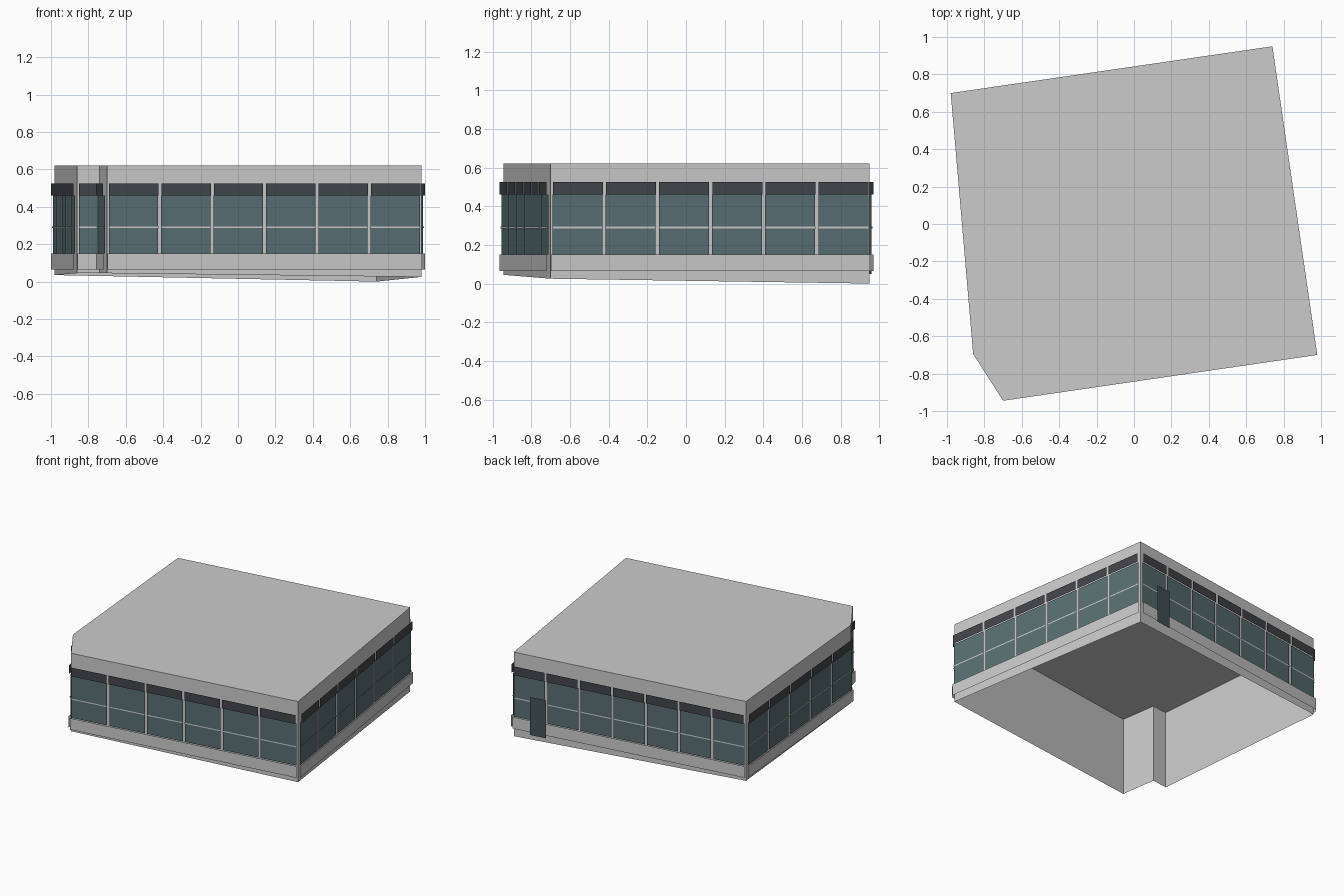
import bpy
from mathutils import Vector

if "Cube" in bpy.data.objects:
    bpy.data.objects.remove(bpy.data.objects["Cube"])

# Plan corners, counter-clockwise: x, y, bottom z (follows sloping site), window bays to next corner
PLAN = [(-0.98, 0.70, 0.035, 5),
        (-0.86, -0.695, 0.045, 1),
        (-0.74, -0.68, 0.045, 1),
        (-0.70, -0.945, 0.045, 6),
        (0.98, -0.70, 0.025, 6),
        (0.74, 0.95, 0.0, 7)]
TOP = 0.62


def material(name, colour):
    m = bpy.data.materials.new(name)
    m.diffuse_color = (*colour, 1)
    m.use_nodes = True
    m.node_tree.nodes["Principled BSDF"].inputs["Base Color"].default_value = m.diffuse_color
    return m


glass_mat = material("glass", (0.10, 0.16, 0.17))
dark_mat = material("dark_trim", (0.055, 0.06, 0.07))
door_mat = material("door_paint", (0.06, 0.09, 0.095))


def add_mesh(name, faces, mat=None):
    """Each face is a list of its corner points."""
    verts, polys = [], []
    for f in faces:
        polys.append(range(len(verts), len(verts) + len(f)))
        verts += f
    mesh = bpy.data.meshes.new(name)
    mesh.from_pydata(verts, [], [list(p) for p in polys])
    if mat:
        mesh.materials.append(mat)
    ob = bpy.data.objects.new(name, mesh)
    bpy.context.collection.objects.link(ob)
    return ob


def panel(p, q, s0, s1, z0, z1, offset):
    """Thin sheet on the facade p-q from distance s0 to s1, held off the wall."""
    d = (q - p).normalized()
    n = Vector((d.y, -d.x)) * offset
    a, b = p + d * s0 + n, p + d * s1 + n
    return [(a.x, a.y, z0), (b.x, b.y, z0), (b.x, b.y, z1), (a.x, a.y, z1)]


walls, aprons, windows, heads, rails = [], [], [], [], []
for i, (x, y, z, bays) in enumerate(PLAN):
    x2, y2, z2, _ = PLAN[(i + 1) % len(PLAN)]
    p, q = Vector((x, y)), Vector((x2, y2))
    length = (q - p).length
    walls.append([(x, y, z), (x2, y2, z2), (x2, y2, TOP), (x, y, TOP)])
    aprons.append(panel(p, q, 0, length, 0.065, 0.15, 0.02))
    step = length / bays
    for k in range(bays):
        s0, s1 = k * step + 0.008, (k + 1) * step - 0.008
        windows.append(panel(p, q, s0, s1, 0.15, 0.46, 0.01))
        heads.append(panel(p, q, s0, s1, 0.46, 0.525, 0.02))
        rails.append(panel(p, q, s0, s1, 0.286, 0.294, 0.015))

# Hollow shell with open bottom
add_mesh("outer_walls", walls)
# Roof spans straight across the notched corner
add_mesh("roof", [[(x, y, TOP) for i, (x, y, _, _) in enumerate(PLAN) if i != 2]])

# Facade sheets
add_mesh("apron_panels", aprons)
add_mesh("window_glass", windows, glass_mat)
add_mesh("window_head_strips", heads, dark_mat)
add_mesh("window_rails", rails)

# Door on the back face near the right corner
b, a = Vector(PLAN[5][:2]), Vector(PLAN[0][:2])
add_mesh("back_door", [panel(b, a, 0.135, 0.258, 0.05, 0.33, 0.03)], door_mat)
